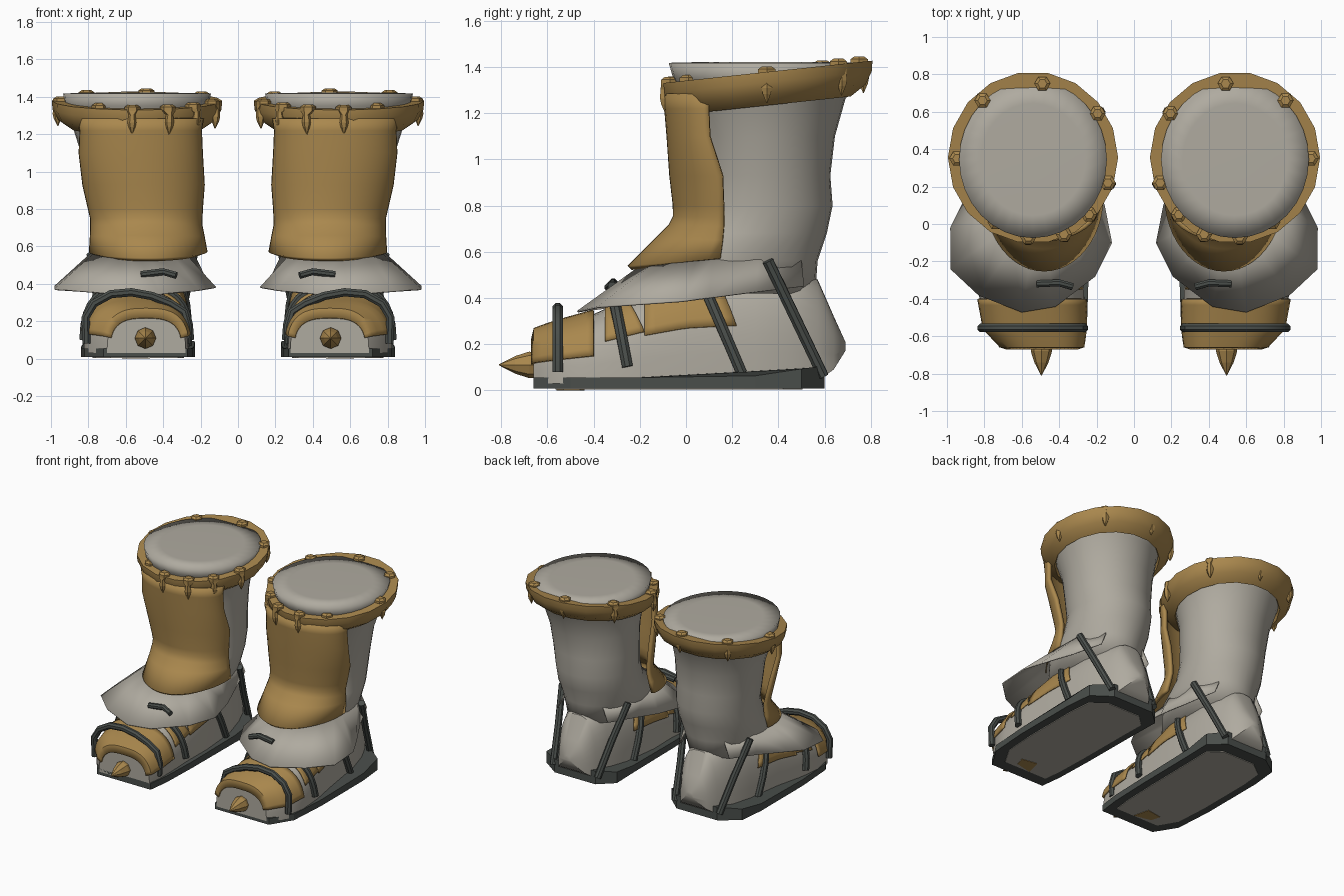
import bpy, bmesh, math
from mathutils import Vector

if "Cube" in bpy.data.objects:
    bpy.data.objects.remove(bpy.data.objects["Cube"])


def material(name, rgb):
    m = bpy.data.materials.new(name)
    m.diffuse_color = (*rgb, 1)
    m.use_nodes = True
    m.node_tree.nodes["Principled BSDF"].inputs["Base Color"].default_value = m.diffuse_color
    return m


GREY = material("pale_grey", (0.43, 0.405, 0.35))
GOLD = material("old_gold", (0.40, 0.245, 0.075))
DARK = material("dark_iron", (0.068, 0.077, 0.07))


def loft(name, rings, mat, closed=True, caps=True, loop=False, thick=0, smooth=40):
    """Skin a list of equal-length point rings; mirrored into a pair."""
    bm = bmesh.new()
    rows = [[bm.verts.new(p) for p in r] for r in rings]
    n = len(rows[0])
    pairs = list(zip(rows, rows[1:])) + ([(rows[-1], rows[0])] if loop else [])
    for a, b in pairs:
        for i in range(n if closed else n - 1):
            j = (i + 1) % n
            bm.faces.new((a[i], a[j], b[j], b[i]))
    if caps and not loop:
        bm.faces.new(rows[0])
        bm.faces.new(rows[-1])
    bmesh.ops.remove_doubles(bm, verts=bm.verts, dist=0.0005)
    bmesh.ops.recalc_face_normals(bm, faces=bm.faces)
    me = bpy.data.meshes.new(name)
    bm.to_mesh(me)
    bm.free()
    me.materials.append(mat)
    ob = bpy.data.objects.new(name, me)
    bpy.context.collection.objects.link(ob)
    bpy.ops.object.select_all(action='DESELECT')
    bpy.context.view_layer.objects.active = ob
    ob.select_set(True)
    if smooth:
        bpy.ops.object.shade_smooth_by_angle(angle=math.radians(smooth))
    if thick:
        s = ob.modifiers.new("thickness", 'SOLIDIFY')
        s.thickness = thick
        s.offset = 0
    ob.modifiers.new("pair", 'MIRROR').use_mirror_merge = False
    return ob


def ellipse(cx, cy, rx, ry, z, n=32):
    return [(cx + rx * math.cos(2 * math.pi * i / n),
             cy + ry * math.sin(2 * math.pi * i / n), z) for i in range(n)]


def tube(name, pts, r, mat, n=8):
    pts = [Vector(p) for p in pts]
    rings = []
    for i, p in enumerate(pts):
        d = (pts[min(i + 1, len(pts) - 1)] - pts[max(i - 1, 0)]).normalized()
        u = (Vector((0, 1, 0)) - d * d.y).normalized()
        v = d.cross(u)
        rings.append([p + r * (u * math.cos(2 * math.pi * k / n + .39)
                               + v * math.sin(2 * math.pi * k / n + .39)) for k in range(n)])
    return loft(name, rings, mat)


# Foot cross-sections: y, centre x, half width, bottom z, top z
FOOT = [(-.66, .49, .21, .03, .25), (-.56, .53, .265, .03, .285), (-.40, .545, .28, .03, .33),
        (-.20, .54, .27, .03, .42), (0, .525, .26, .03, .49), (.3, .52, .235, .03, .52),
        (.46, .515, .20, .03, .52), (.57, .51, .155, .04, .48), (.64, .51, .11, .09, .32),
        (.69, .51, .03, .17, .21)]


def foot_point(y, t, off=0.0):
    y2 = max(FOOT[0][0], min(FOOT[-1][0], y))
    for a, b in zip(FOOT, FOOT[1:]):
        if y2 <= b[0]:
            f = (y2 - a[0]) / (b[0] - a[0])
            _, cx, hw, z0, z1 = [p + (q - p) * f for p, q in zip(a, b)]
            break
    c, s = math.cos(math.pi * (1 - t)), max(0, math.sin(math.pi * t))
    return (cx + (hw + off) * math.copysign(abs(c) ** .7, c), y,
            z0 + (z1 - z0 + off) * s ** .7)


loft("foot", [[foot_point(s[0], i / 20) for i in range(21)] for s in FOOT], GREY)

# Ankle and shaft up to the softly shaded closed top
loft("shaft", [ellipse(*e) for e in [
    (.51, .17, .24, .39, .42), (.505, .20, .285, .37, .56), (.505, .30, .285, .31, .68),
    (.505, .335, .285, .30, .80), (.515, .335, .30, .29, .93), (.525, .34, .315, .305, 1.1),
    (.54, .34, .35, .35, 1.26), (.54, .345, .385, .40, 1.35), (.54, .345, .395, .42, 1.418),
    (.54, .345, .28, .30, 1.421), (.54, .345, .10, .10, 1.422)]], GREY, smooth=180)

# Flared skirt over the instep, drawn in to the ankle at the heel
hem = [(.72, .51, .45), (.81, .30, .425), (.92, .10, .40), (.98, -.02, .385), (.98, -.24, .37),
       (.83, -.38, .36), (.60, -.47, .34), (.42, -.44, .345), (.21, -.28, .365),
       (.12, -.10, .38), (.16, .10, .40), (.23, .30, .425), (.30, .51, .45)]
collar = []
for x, y, z in hem:
    a = math.atan2(y - .2, x - .51)
    collar.append((.51 + .28 * math.cos(a), .2 + .36 * math.sin(a), .565))
loft("instep_skirt", [collar, hem], GREY, closed=False, caps=False, thick=.008, smooth=60)

# Shin plate: half-wrap rows of z, centre x, half width, front y, edge y
shin = []
for z, cx, rx, yf, yb in [(1.285, .52, .325, -.085, .10), (1.22, .52, .315, -.082, .10),
                          (1.1, .52, .32, -.072, .105), (.93, .505, .315, -.06, .16),
                          (.80, .495, .295, -.045, .165), (.75, .49, .288, -.045, .165),
                          (.71, .49, .288, -.065, .165),
                          (.65, .485, .295, -.125, .16), (.53, .48, .305, -.245, .15)]:
    row = []
    for i in range(25):
        a = math.pi * i / 24
        lift = .04 * (1 - math.sin(a)) if z < .6 else 0
        row.append((cx + rx * math.cos(a), yb - (yb - yf) * math.sin(a), z + lift))
    shin.append(row)
loft("shin_plate", shin, GOLD, closed=False, caps=False, thick=.025, smooth=80)


# Tilted top rim
def rim_z(y):
    return 1.38 + .108 * (y - .365)


N = 18
rim = []
for i in range(N):
    a = 2 * math.pi * i / N
    rim.append([(.54 + r * math.cos(a), .355 + r * math.sin(a) * 1.01,
                 rim_z(.355 + r * math.sin(a)) + d)
                for r, d in [(.375, 0), (.455, 0), (.452, -.045), (.425, -.10),
                             (.36, -.145), (.34, -.10)]])
loft("top_rim", rim, GOLD, loop=True, smooth=45)

# Studs through the rim with slim hanging points
for k, (x, y) in enumerate([(.49, .75), (.81, .66), (.195, .59), (.945, .35), (.14, .22),
                            (.24, .05), (.375, -.055), (.565, -.07), (.74, .01)]):
    out = Vector((x - .54, y - .355, 0)).normalized()
    rings = []
    for r, d, o in [(.025, .024, 0), (.043, .012, 0), (.043, -.008, 0), (.018, -.03, .025),
                    (.026, -.07, .02), (.02, -.095, .02), (.002, -.135, .018)]:
        c = Vector((x, y, rim_z(y) + d)) + out * o
        rings.append([c + Vector((r * math.cos(j * math.pi / 3), r * math.sin(j * math.pi / 3), 0))
                      for j in range(6)])
    loft(f"rim_stud_{k}", rings, GOLD, smooth=0)


# Gold plates hugging the foot
def foot_patch(y0, y1, t0, t1, off, slant=0.0):
    rings = []
    for i in range(9):
        y = y0 + (y1 - y0) * i / 8
        row = []
        for j in range(25):
            t = t0 + (t1 - t0) * j / 24
            row.append(foot_point(y + slant * (i / 8) * (1 - math.sin(math.pi * t)), t, off))
        rings.append(row)
    return rings


toe = foot_patch(-.655, -.40, .08, .92, .014)
lip = [(.49 + (x - .49) * .84, -.666, .09 + (z - .09) * .72) for x, y, z in toe[0]]
loft("toe_cap", [lip] + toe, GOLD, closed=False, caps=False, thick=.012, smooth=35)
loft("instep_band", foot_patch(-.35, -.26, .14, .86, .008, .14), GOLD,
     closed=False, caps=False, thick=.008)
loft("side_band", foot_patch(-.18, .12, .125, .875, .008, .16), GOLD,
     closed=False, caps=False, thick=.008)

# Toe spike
loft("toe_spike", [[(.495 + r * math.cos(i * math.pi / 4), y, .11 + r * math.sin(i * math.pi / 4))
                    for i in range(8)]
                   for y, r in [(-.64, .055), (-.68, .057), (-.74, .038), (-.81, .002)]],
     GOLD, smooth=0)

# Toe strap: lopsided hoop across the toes
tube("toe_strap", [(.275, -.555, .08), (.268, -.555, .17), (.29, -.555, .25), (.36, -.555, .295),
                   (.46, -.555, .335), (.57, -.555, .355), (.68, -.555, .345),
                   (.77, -.555, .295), (.815, -.555, .22), (.81, -.555, .08)], .024, DARK)


# Iron straps: y at base, y at top, offset, arch range
def strap(name, yb, yt, off, t0, t1):
    pts = []
    for i in range(17):
        t = t0 + (t1 - t0) * i / 16
        y = yb + (yt - yb) * math.sin(math.pi * t) ** .7
        pts.append(foot_point(y, t, off))
    tube(name, pts, .025, DARK)


strap("instep_strap", -.24, -.31, .012, .03, .97)
strap("arch_strap", .26, .05, .012, .01, .99)
for side, s in (("inner", -1), ("outer", 1)):
    tube(f"{side}_heel_strap", [(.51 + s * .185, .595, .06), (.512 + s * .225, .475, .31),
                                (.512 + s * .275, .355, .56)], .025, DARK)
tube("skirt_clip", [(.33, -.335, .445), (.40, -.315, .465), (.52, -.32, .45)], .02, DARK)

# Sole with raised heel edge and pale underside
outline = [(.27, -.66), (.72, -.66), (.82, -.50), (.84, -.2), (.84, .3), (.82, .50),
           (.68, .60), (.34, .60), (.23, .50), (.235, .3), (.24, -.2), (.25, -.50)]
top = [(x, y, .055 if y < .25 else .055 + (y - .25) * .15) for x, y in outline]
loft("sole", [[(x, y, .008) for x, y in outline], top], DARK, smooth=0)
inset = [(.53 + (x - .53) * .8, -.03 + (y + .03) * .85) for x, y in outline]
loft("sole_underside", [[(x, y, z) for x, y in inset] for z in (.003, .010)], GREY, smooth=0)
loft("sole_toe_patch", [[(.47, -.56, z), (.60, -.53, z), (.62, -.46, z), (.50, -.44, z)]
                        for z in (0, .008)], GOLD, smooth=0)
